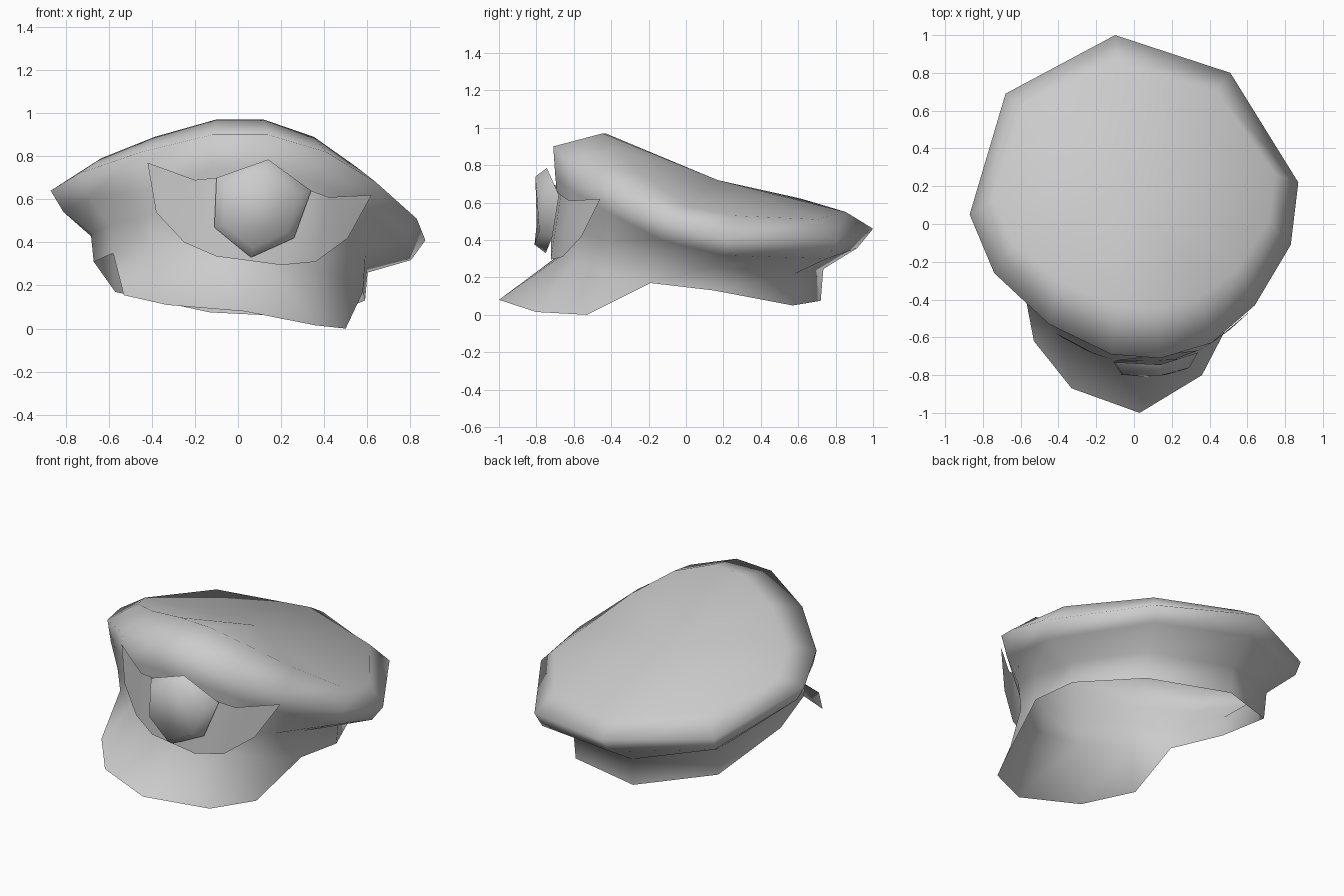
import bpy, bmesh, math
from mathutils import Vector

if "Cube" in bpy.data.objects:
    bpy.data.objects.remove(bpy.data.objects["Cube"])


def make(name, verts, faces, angle=50):
    me = bpy.data.meshes.new(name)
    me.from_pydata([tuple(v) for v in verts], [], faces)
    bm = bmesh.new()
    bm.from_mesh(me)
    bmesh.ops.recalc_face_normals(bm, faces=bm.faces)
    bm.to_mesh(me)
    bm.free()
    ob = bpy.data.objects.new(name, me)
    bpy.context.collection.objects.link(ob)
    bpy.ops.object.select_all(action='DESELECT')
    ob.select_set(True)
    bpy.context.view_layer.objects.active = ob
    bpy.ops.object.shade_smooth_by_angle(angle=math.radians(angle))
    return ob


def loft(rings, closed=True):
    n = len(rings[0])
    verts = [v for r in rings for v in r]
    faces = []
    for k in range(len(rings) - 1):
        for i in range(n if closed else n - 1):
            j = (i + 1) % n
            faces.append((k*n + i, k*n + j, (k+1)*n + j, (k+1)*n + i))
    return verts, faces


# Widest edge of the crown and bottom rim of the band, both from the rear round by the left
wide = [Vector(p) for p in [
    (-.10, 1.0, .46), (-.68, .69, .50), (-.87, .05, .64), (-.74, -.26, .72),
    (-.45, -.53, .82), (-.12, -.69, .90), (.14, -.71, .90), (.41, -.63, .82),
    (.64, -.43, .68), (.83, -.11, .51), (.87, .22, .41), (.51, .80, .39)]]
rim = [Vector(p) for p in [
    (-.13, .72, .075), (-.57, .49, .17), (-.67, .0, .31), (-.58, -.36, .35),
    (-.40, -.51, .36), (-.12, -.65, .34), (.12, -.66, .32), (.36, -.58, .28),
    (.52, -.40, .22), (.58, -.19, .17), (.59, .15, .13), (.38, .57, .05)]]

# Body: open shell of band, underside flare, wide edge and bevelled top
neck = [Vector((p.x*1.02, p.y*1.02, p.z + (.17 if i not in (2, 3, 10) else .13)))
        for i, p in enumerate(rim)]
blend = {4: .5, 1: .85, 10: .75, 11: .8}
lower = [a.lerp(b, blend.get(i, .68)) - Vector((0, 0, .055 if i > 8 or i == 1 else .035))
         for i, (a, b) in enumerate(zip(neck, wide))]
top = [Vector((p.x*.86, .17 + (p.y - .1)*.76,
               p.z + (.12 if i in (1, 10, 11) else .09 if i == 0 else .07)))
       for i, p in enumerate(wide)]
v, f = loft([rim, neck, lower, wide, top])
c = len(v)
v.append(Vector((0, .17, .72)))
f += [(48 + i, 48 + (i + 1) % 12, c) for i in range(12)]

# Visor: sloping sheet flowing from the front of the rim (rim points 3 to 9)
v += [Vector(p) for p in [(-.53, -.62, .155), (-.33, -.87, .11), (.03, -1, .08),
                          (.36, -.80, .015), (.50, -.53, 0)]]
ids = [3] + list(range(c + 1, c + 6)) + [9]
f += [(3, 4, ids[1]), (8, 9, ids[5])]
f += [(3 + i, 4 + i, ids[i + 1], ids[i]) for i in range(1, 5)]
make("cap_body", v, f, 80)


# Emblem parts wrap round the curved front, a little flatter on the left
def wrap(x, z, out=0):
    return Vector((x, -.74 + (.9 if x > 0 else .72)*(x - .06)**2 - out, z))


upper = [(-.42, .77), (-.20, .69), (-.10, .70), (.34, .64), (.42, .61), (.62, .62)]
under = [(-.38, .54), (-.25, .40), (-.10, .335), (.20, .295), (.36, .31), (.51, .42)]
v, f = loft([[wrap(*p) for p in upper], [wrap(*p) for p in under]], closed=False)
make("emblem_plate", v, f)

# Hexagonal domed badge
hexa = [(-.10, .70), (.14, .785), (.34, .64), (.26, .42), (.06, .33), (-.11, .47)]


def hex_ring(s, out):
    return [wrap(.1 + (x - .1)*s, .555 + (z - .555)*s, out) for x, z in hexa]


v, f = loft([hex_ring(1, .01), hex_ring(.8, .07)])
f += [tuple(range(6)), tuple(range(6, 12))]
make("badge", v, f, 85)
